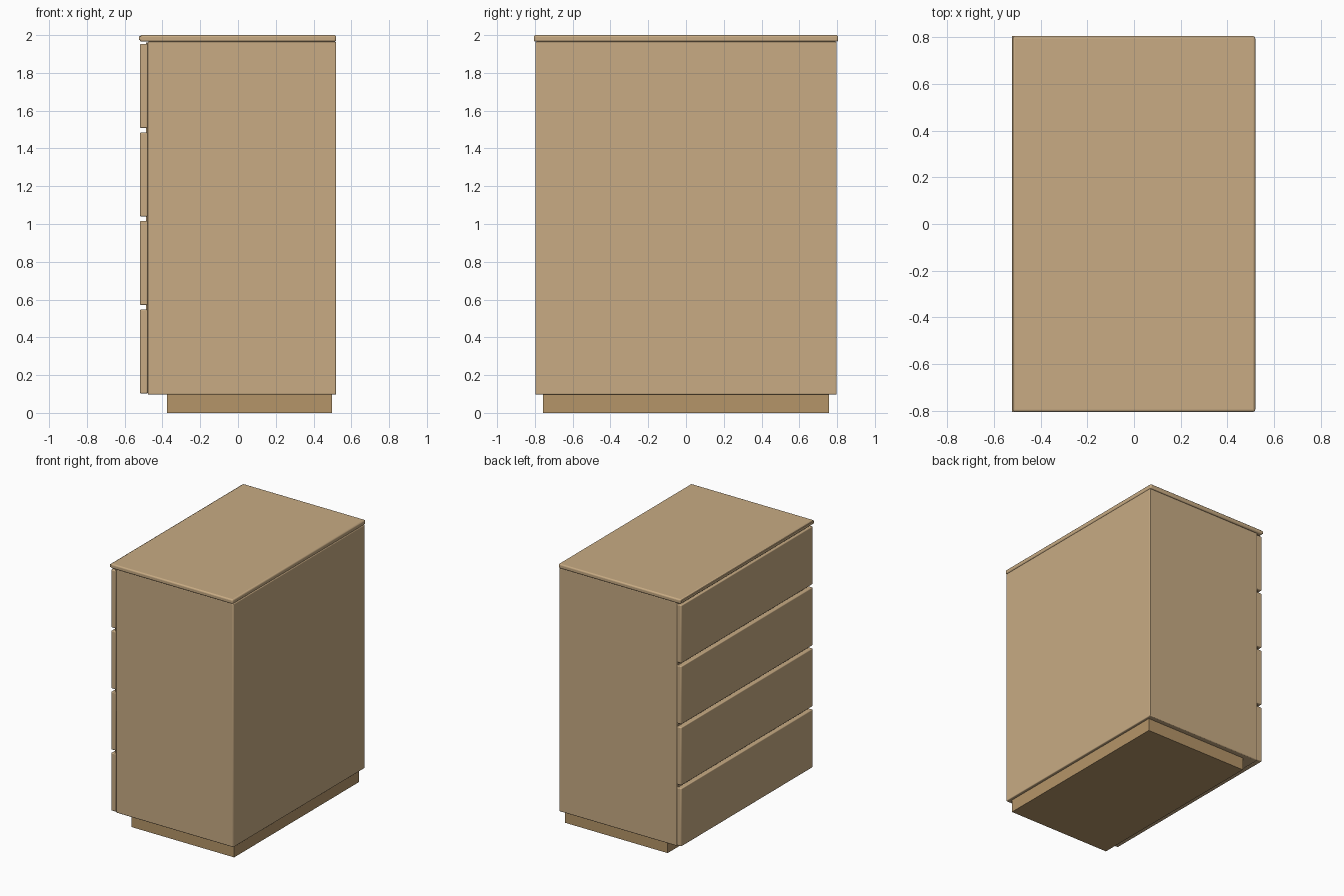
import bpy

if "Cube" in bpy.data.objects:
    bpy.data.objects.remove(bpy.data.objects["Cube"])

wood = bpy.data.materials.new("wood")
wood.diffuse_color = (0.58, 0.41, 0.23, 1)
wood.use_nodes = True
wood.node_tree.nodes["Principled BSDF"].inputs["Base Color"].default_value = wood.diffuse_color
dark_wood = bpy.data.materials.new("plinth_wood")
dark_wood.diffuse_color = (0.46, 0.30, 0.14, 1)
dark_wood.use_nodes = True
dark_wood.node_tree.nodes["Principled BSDF"].inputs["Base Color"].default_value = dark_wood.diffuse_color


def box(name, x, y, z, bevel=0.0, mat=wood):
    """Box from (min, max) ranges in x and z and a half width in y."""
    bpy.ops.mesh.primitive_cube_add(
        size=1, location=((x[0] + x[1]) / 2, 0, (z[0] + z[1]) / 2))
    ob = bpy.context.object
    ob.name = name
    ob.scale = (x[1] - x[0], 2 * y, z[1] - z[0])
    bpy.ops.object.transform_apply(location=False, rotation=False, scale=True)
    ob.data.materials.append(mat)
    if bevel:
        mod = ob.modifiers.new("soft_edges", 'BEVEL')
        mod.width = bevel
        mod.segments = 3
        bpy.ops.object.shade_smooth_by_angle()
    return ob


# Recessed base and cabinet body
box("plinth", (-0.375, 0.498), 0.758, (0, 0.1), mat=dark_wood)
box("cabinet_body", (-0.478, 0.52), 0.798, (0.097, 1.965), 0.006)
box("front_frame", (-0.486, -0.46), 0.79, (0.105, 1.96))

# Top board with a thin front edge strip
box("top_board", (-0.52, 0.52), 0.806, (1.965, 2.0), 0.01)
box("top_edge_strip", (-0.524, -0.505), 0.806, (1.974, 1.994), 0.002)

# Four handle-less drawer fronts on the -x side
for i in range(4):
    z = 0.103 + i * 0.4685
    box(f"drawer_front_{i + 1}", (-0.519, -0.478), 0.798, (z, z + 0.444), 0.006)
